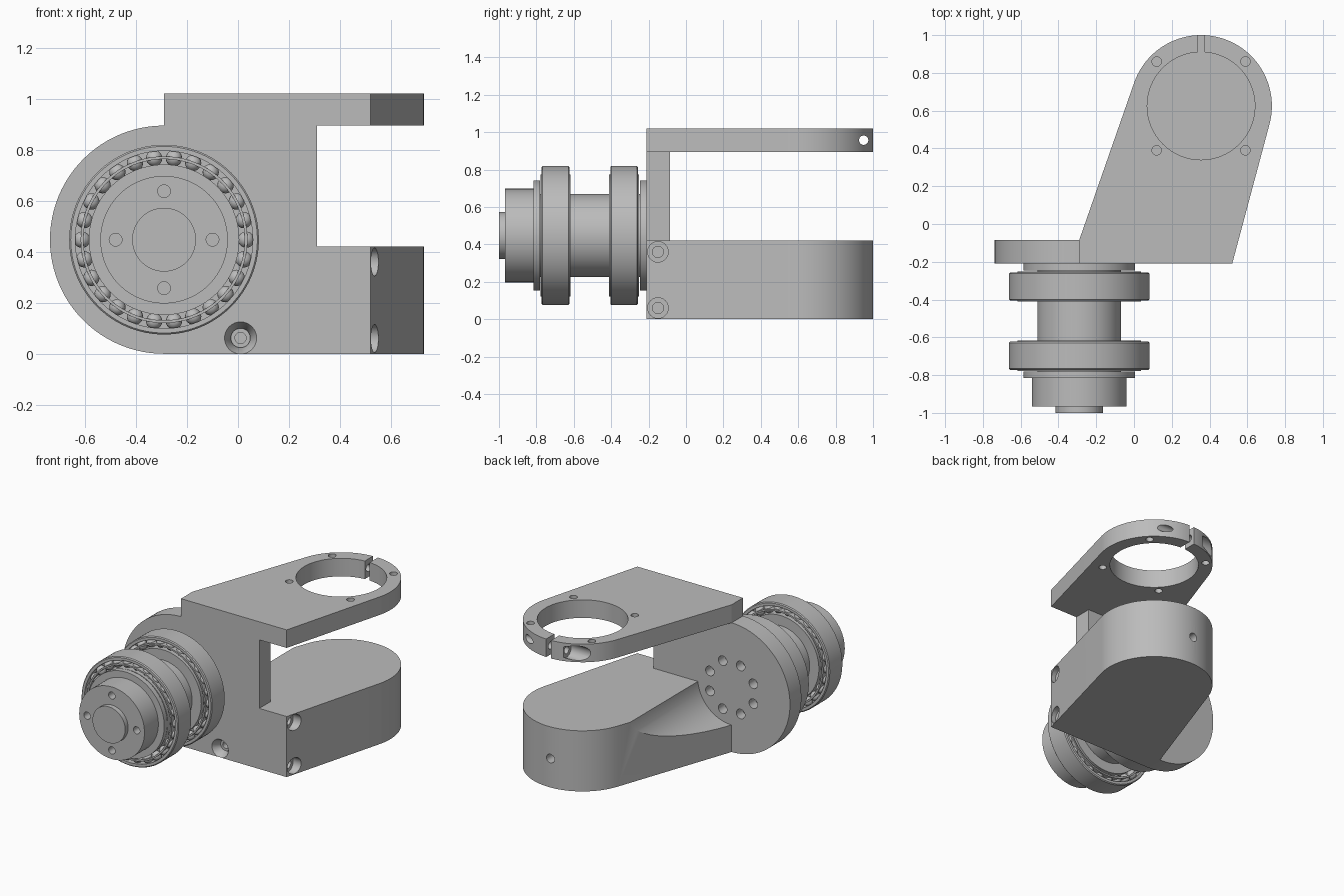
import bpy, bmesh, math
from mathutils import Vector, Matrix, geometry

cube = bpy.data.objects.get("Cube")
if cube:
    bpy.data.objects.remove(cube)

steel = bpy.data.materials.new("grey_metal")
steel.use_nodes = True
GREY = (0.5, 0.5, 0.5, 1)
steel.diffuse_color = GREY
steel.node_tree.nodes["Principled BSDF"].inputs["Base Color"].default_value = GREY

AX, AZ = -0.29, 0.4475           # axle axis
RX, RY, RR = 0.355, 0.625, 0.375  # clamp ring centre and radius


def finish(bm, name):
    bmesh.ops.recalc_face_normals(bm, faces=bm.faces)
    mesh = bpy.data.meshes.new(name)
    bm.to_mesh(mesh)
    bm.free()
    mesh.materials.append(steel)
    obj = bpy.data.objects.new(name, mesh)
    bpy.context.scene.collection.objects.link(obj)
    return obj


def lathe(name, profile, origin, direction, steps=64, closed=False):
    """Revolve (radius, distance) points around a line."""
    bm = bmesh.new()
    vs = [bm.verts.new((r, 0, d)) for r, d in profile]
    pairs = list(zip(vs, vs[1:]))
    if closed:
        pairs.append((vs[-1], vs[0]))
    es = [bm.edges.new(p) for p in pairs]
    bmesh.ops.spin(bm, geom=vs + es, cent=(0, 0, 0), axis=(0, 0, 1),
                   angle=math.tau, steps=steps)
    bmesh.ops.remove_doubles(bm, verts=bm.verts, dist=1e-5)
    turn = Vector(direction).to_track_quat('Z', 'Y').to_matrix().to_4x4()
    bm.transform(Matrix.Translation(origin) @ turn)
    return finish(bm, name)


def prism(name, points, place, low, high):
    """Extrude a flat outline; place maps (u, v, depth) to a 3D point."""
    bm = bmesh.new()
    a = [bm.verts.new(place(u, v, low)) for u, v in points]
    b = [bm.verts.new(place(u, v, high)) for u, v in points]
    bm.faces.new(a)
    bm.faces.new(b[::-1])
    for i in range(len(a)):
        j = (i + 1) % len(a)
        bm.faces.new((a[i], b[i], b[j], a[j]))
    return finish(bm, name)


def box(name, low, high):
    corners = [(low[0], low[1]), (high[0], low[1]), (high[0], high[1]), (low[0], high[1])]
    return prism(name, corners, lambda u, v, d: (u, v, d), low[2], high[2])


def combine(target, other, operation='DIFFERENCE'):
    mod = target.modifiers.new("combine", 'BOOLEAN')
    mod.operation, mod.solver, mod.object = operation, 'EXACT', other
    bpy.context.view_layer.objects.active = target
    with bpy.context.temp_override(object=target, active_object=target):
        bpy.ops.object.modifier_apply(modifier=mod.name)
    bpy.data.objects.remove(other)


def drill(target, origin, direction, radius, depth, steps=24):
    combine(target, lathe("drill", [(0, -0.02), (radius, -0.02), (radius, depth), (0, depth)],
                          origin, direction, steps))


def countersink(target, origin, direction):
    shape = [(0, -0.02), (0.063, -0.02), (0.063, 0), (0.038, 0.045),
             (0.038, 0.06), (0.022, 0.06), (0.022, 0.11), (0, 0.11)]
    combine(target, lathe("drill", shape, origin, direction, 32))


def smooth(obj):
    bpy.ops.object.select_all(action='DESELECT')
    obj.select_set(True)
    bpy.context.view_layer.objects.active = obj
    bpy.ops.object.shade_smooth_by_angle(angle=math.radians(30))


# Tapered arm outline shared by the top plate and the lower block
ring = [(RX + RR * math.cos(t * math.tau / 96), RY + RR * math.sin(t * math.tau / 96))
        for t in range(96)]
outline = ring + [(-0.29, -0.21), (0.52, -0.21), (-0.29, -0.085)]
outline = [outline[i] for i in geometry.convex_hull_2d(outline)]
flat = lambda u, v, d: (u, v, d)

# Top clamp plate: bore, pinch slit, clamp screw and four small holes
top_plate = prism("top_plate", outline, flat, 0.895, 1.02)
drill(top_plate, (RX, RY, 0.8), (0, 0, 1), 0.285, 0.4, 96)
combine(top_plate, box("slit", (0.335, 0.85, 0.8), (0.372, 1.1, 1.1)))
drill(top_plate, (0.0, 0.95, 0.957), (1, 0, 0), 0.025, 0.8)
drill(top_plate, (0.0, 0.95, 0.957), (1, 0, 0), 0.05, 0.25)
for sx in (-1, 1):
    for sy in (-1, 1):
        drill(top_plate, (RX + sx * 0.235, RY + sy * 0.235, 0.85), (0, 0, 1), 0.025, 0.3)

# Lower block: round clearance behind the disc, stepped bore, side hole
block = prism("lower_block", outline, flat, 0, 0.42)
drill(block, (AX, -0.065, AZ), (0, 1, 0), 0.26, 1.2, 96)
bore = [(0, -0.1), (0.29, -0.1), (0.29, 0.17), (0.275, 0.17),
        (0.275, 0.24), (0.3, 0.24), (0.3, 0.6), (0, 0.6)]
combine(block, lathe("bore", bore, (RX, RY, 0), (0, 0, 1), 96))
drill(block, (0.34, 1.02, 0.2), (0, -1, 0), 0.03, 0.2)
for x, y in ((0.09, 0.0), (0.285, 0.11)):
    drill(block, (x, y, 0.42), (0, 0, -1), 0.012, 0.08, 12)

# Upright plate with the half-round end, joined to both arms
arc = [(AX + AZ * math.cos(math.pi * (0.5 + t / 48)), AZ + AZ * math.sin(math.pi * (0.5 + t / 48)))
       for t in range(49)]
side = arc + [(0.31, 0), (0.31, 1.02), (AX, 1.02)]
bracket = prism("bracket", side, lambda u, v, d: (u, d, v), -0.21, -0.085)
combine(bracket, top_plate, 'UNION')
combine(bracket, block, 'UNION')

# Screw holes in the joined bracket
for x in (-0.22, 0.01, 0.24):
    countersink(bracket, (x, -0.14, 1.02), (0, 0, -1))
for x, z in ((0.09, 0.21), (0.25, 0.21), (0.01, 0.062), (-0.23, 0.066)):
    countersink(bracket, (x, -0.21, z), (0, 1, 0))
for z in (0.06, 0.36):
    drill(bracket, (0.57, -0.15, z), (-1, 0, 0), 0.055, 0.08)
    drill(bracket, (0.57, -0.15, z), (-1, 0, 0), 0.03, 0.16)
for i in range(8):
    a = (i + 0.5) * math.tau / 8
    drill(bracket, (AX + 0.18 * math.cos(a), -0.085, AZ + 0.18 * math.sin(a)),
          (0, -1, 0), 0.033, 0.07)
smooth(bracket)

# Stepped axle running forward from the upright
FORWARD = (0, -1, 0)
axle = lathe("axle", [(0, 0.2), (0.295, 0.2), (0.295, 0.245), (0.222, 0.245), (0.222, 0.78),
                      (0.295, 0.78), (0.295, 0.815), (0.25, 0.815), (0.25, 0.967),
                      (0.125, 0.967), (0.125, 1.0), (0, 1.0)], (AX, 0, AZ), FORWARD, 96)
for i in range(4):
    a = i * math.tau / 4
    drill(axle, (AX + 0.19 * math.cos(a), -0.967, AZ + 0.19 * math.sin(a)),
          (0, 1, 0), 0.025, 0.08)
smooth(axle)


def ring_part(name, inner, outer, near, far, bevel=0.0):
    shape = [(inner, near), (outer - bevel, near), (outer, near + bevel),
             (outer, far - bevel), (outer - bevel, far), (inner, far)]
    if not bevel:
        shape = [(inner, near), (outer, near), (outer, far), (inner, far)]
    smooth(lathe(name, shape, (AX, 0, AZ), FORWARD, 96, True))


# Two ball bearings: races, cage and balls
for label, near, far in (("rear", 0.257, 0.405), ("front", 0.623, 0.772)):
    mid = (near + far) / 2
    ring_part(label + "_outer_race", 0.348, 0.372, near, far, 0.006)
    ring_part(label + "_inner_race", 0.215, 0.292, near, far)
    ring_part(label + "_cage", 0.316, 0.327, near - 0.006, far + 0.006)
    ring_part(label + "_race_web", 0.285, 0.355, mid - 0.01, mid + 0.01)
    bm = bmesh.new()
    for i in range(26):
        a = i * math.tau / 26
        for y in (near + 0.035, far - 0.035):
            spot = Matrix.Translation((AX + 0.322 * math.cos(a), -y, AZ + 0.322 * math.sin(a)))
            bmesh.ops.create_uvsphere(bm, u_segments=16, v_segments=10, radius=0.032, matrix=spot)
    smooth(finish(bm, label + "_balls"))
